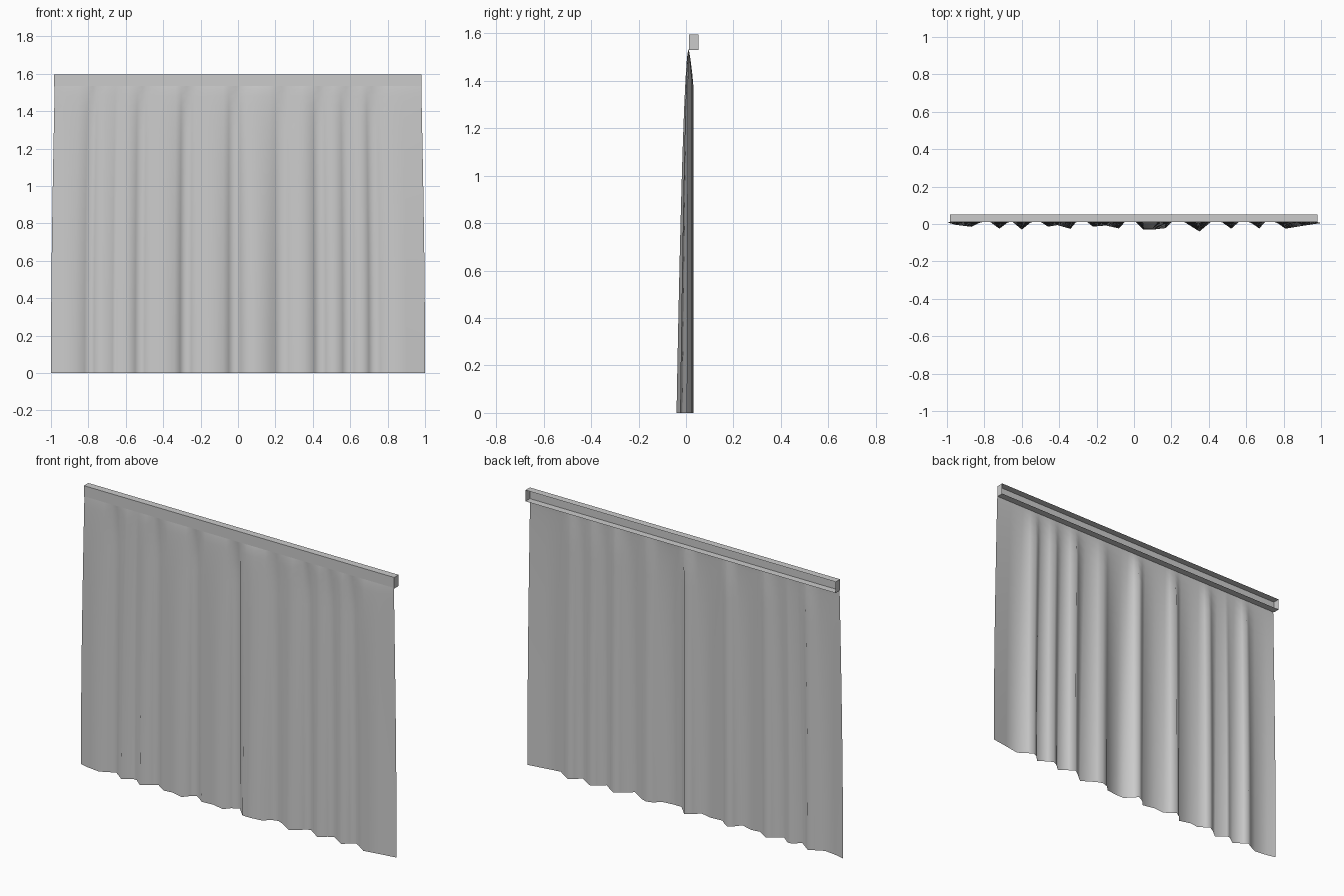
import bpy
import bmesh
import math

cube = bpy.data.objects.get("Cube")
if cube:
    bpy.data.objects.remove(cube, do_unlink=True)

# One plain grey for cloth and rail
grey = bpy.data.materials.new("light_grey")
grey.use_nodes = True
colour = (0.6, 0.6, 0.6, 1)
grey.diffuse_color = colour
grey.node_tree.nodes["Principled BSDF"].inputs["Base Color"].default_value = colour


def make_object(name, bm):
    mesh = bpy.data.meshes.new(name)
    bm.to_mesh(mesh)
    bm.free()
    mesh.materials.append(grey)
    obj = bpy.data.objects.new(name, mesh)
    bpy.context.collection.objects.link(obj)
    return obj


# Rail: a box left open along the back, with closed ends
bm = bmesh.new()
bmesh.ops.create_cube(bm, size=1)
bmesh.ops.scale(bm, vec=(1.964, 0.04, 0.064), verts=bm.verts)
bmesh.ops.translate(bm, vec=(-0.002, 0.032, 1.563), verts=bm.verts)
bm.normal_update()
bmesh.ops.delete(bm, geom=[f for f in bm.faces if f.normal.y > 0.5], context='FACES_ONLY')
make_object("rail", bm)

# Pleat outline along the hem: (x, y)
hem = [(-1, .008), (-.95, -.005), (-.87, -.015), (-.82, .01), (-.79, .027),
       (-.77, .012), (-.72, -.025), (-.67, .012), (-.65, .012), (-.6, -.03),
       (-.55, .01), (-.52, .026), (-.5, .012), (-.46, -.014), (-.41, -.006),
       (-.34, -.026), (-.31, .01), (-.28, .03), (-.25, .01), (-.22, -.014),
       (-.15, -.008), (-.08, -.024), (-.05, .01), (-.01, .032), (.01, .01),
       (.05, -.03), (.1, -.03), (.17, -.022), (.2, .01), (.24, .022),
       (.27, .01), (.35, -.04), (.41, .01), (.44, .03), (.47, .01),
       (.52, -.025), (.56, .01), (.59, .026), (.62, .01), (.67, -.024),
       (.7, .01), (.73, .026), (.76, .01), (.81, -.025), (.9, -.01), (1, .005)]

TOP, MID = 1.535, 0.011


def cloth_point(x, y, t):
    """Point on the cloth; t runs from the top (0) to the hem (1)."""
    depth = y - MID
    spread = t ** 0.55 if depth < 0 else min(1, t / 0.1) ** 0.8
    width = 0.98 + 0.02 * math.sin(t * math.pi / 2)
    return (x * width, MID + depth * spread, TOP * (1 - t))


# Curtain: a single pleated sheet, flat at the rail and deep at the hem
bm = bmesh.new()
steps = 16
rows = [[bm.verts.new(cloth_point(x, y, (i / steps) ** 1.6)) for x, y in hem]
        for i in range(steps + 1)]
for upper, lower in zip(rows, rows[1:]):
    for j in range(len(hem) - 1):
        face = bm.faces.new((lower[j], lower[j + 1], upper[j + 1], upper[j]))
        face.smooth = True
make_object("curtain", bm)
